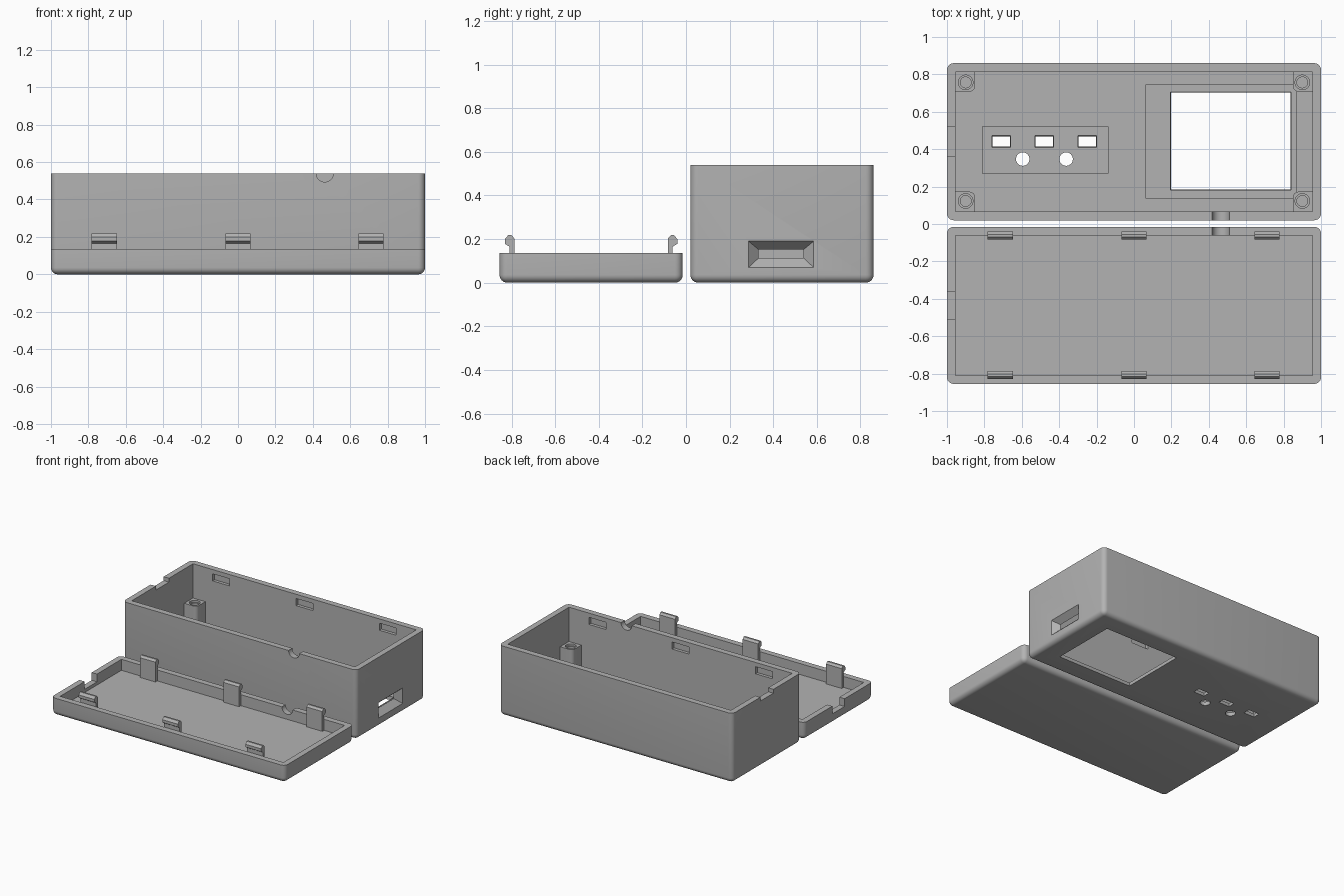
import bpy, bmesh, math
from mathutils import Vector, Matrix

if "Cube" in bpy.data.objects:
    bpy.data.objects.remove(bpy.data.objects["Cube"])

grey = bpy.data.materials.new("plain grey")
grey.diffuse_color = (0.45, 0.45, 0.45, 1)
grey.use_nodes = True
grey.node_tree.nodes["Principled BSDF"].inputs["Base Color"].default_value = grey.diffuse_color


def finish(name, bm, mat=True):
    bmesh.ops.recalc_face_normals(bm, faces=bm.faces)
    me = bpy.data.meshes.new(name)
    bm.to_mesh(me)
    bm.free()
    ob = bpy.data.objects.new(name, me)
    bpy.context.collection.objects.link(ob)
    me.materials.append(grey)
    return ob


def hull(name, points):
    bm = bmesh.new()
    for p in points:
        bm.verts.new(p)
    bmesh.ops.convex_hull(bm, input=bm.verts)
    bmesh.ops.dissolve_limit(bm, angle_limit=0.002, verts=bm.verts, edges=bm.edges)
    return finish(name, bm)


def block(x0, x1, y0, y1, z0, z1, flare=0.0, name="cutter"):
    """Box whose top may flare outwards."""
    return hull(name, [(x, y, z) for z, f in ((z0, 0), (z1, flare))
                       for x in (x0 - f, x1 + f) for y in (y0 - f, y1 + f)])


def cylinder(centre, r, depth, axis="Z", seg=32):
    bm = bmesh.new()
    rot = Matrix.Rotation(math.pi / 2, 4, "X") if axis == "Y" else Matrix()
    bmesh.ops.create_cone(bm, cap_ends=True, segments=seg, radius1=r, radius2=r,
                          depth=depth, matrix=Matrix.Translation(centre) @ rot)
    return finish("cutter", bm)


def cut(ob, cutters):
    for c in cutters:
        c.hide_render = True
        m = ob.modifiers.new("cut", "BOOLEAN")
        m.operation, m.solver, m.object = "DIFFERENCE", "EXACT", c
        bpy.context.view_layer.objects.active = ob
        bpy.ops.object.modifier_apply(modifier=m.name)
        bpy.data.objects.remove(c)


def smooth(ob):
    bpy.ops.object.select_all(action="DESELECT")
    ob.select_set(True)
    bpy.context.view_layer.objects.active = ob
    bpy.ops.object.shade_smooth_by_angle(angle=math.radians(30))


def tray(name, y0, y1, h):
    """Block with rounded upright and bottom edges, hollowed from above."""
    bm = bmesh.new()
    bmesh.ops.create_cube(bm, size=1)
    for v in bm.verts:
        v.co = Vector((v.co.x * 2, (y0 + y1) / 2 + v.co.y * (y1 - y0), (v.co.z + 0.5) * h))
    edges = [e for e in bm.edges if min(v.co.z for v in e.verts) < 0.01]
    bmesh.ops.bevel(bm, geom=edges, offset=0.036, segments=6, profile=0.5, affect="EDGES")
    ob = finish(name, bm)
    cut(ob, [block(-0.955, 0.955, y0 + WALL, y1 - WALL, 0.05, h + 0.2)])
    return ob


WALL = 0.046
BOX_Y, LID_Y = (0.02, 0.86), (-0.855, -0.015)
BOX_H, LID_H = 0.54, 0.135
CLIPS = (-0.715, 0.0, 0.712)

# Case body
case = tray("case_body", *BOX_Y, BOX_H)
cutters = [
    block(0.065, 0.87, 0.135, 0.745, 0.022, 0.049),       # display recess
    block(-0.81, -0.14, 0.27, 0.52, 0.022, 0.049),        # button recess
    block(0.20, 0.835, 0.187, 0.70, -0.02, 0.06, 0.008),  # display window
]
cutters[0].scale.z = cutters[1].scale.z = 1.3
for x in (-0.71, -0.48, -0.25):                           # switch slots
    cutters.append(block(x - 0.043, x + 0.043, 0.417, 0.465, -0.02, 0.06, 0.012))
for x in (-0.595, -0.363):                                # button holes
    cutters.append(cylinder((x, 0.347, 0.02), 0.036, 0.1))
for x in CLIPS:                                           # clip pockets inside walls
    for y in (BOX_Y[0] + WALL, BOX_Y[1] - WALL):
        cutters.append(block(x - 0.072, x + 0.072, y - 0.024, y + 0.024, 0.452, 0.507))
# Tapered socket in the right wall
cutters.append(hull("cutter", [(1.0, y, z) for y in (0.287, 0.585) for z in (0.07, 0.19)]
                    + [(1.05, y, z) for y in (0.287, 0.585) for z in (0.07, 0.19)]
                    + [(0.953, y, z) for y in (0.335, 0.537) for z in (0.115, 0.15)]))
cutters.append(block(0.93, 0.96, 0.335, 0.537, 0.115, 0.15))
cutters.append(block(-1.1, -0.9, 0.36, 0.52, BOX_H - 0.03, 0.6))   # left notch
cutters.append(cylinder((0.464, 0.03, BOX_H), 0.046, 0.16, "Y"))   # cable notch
cut(case, cutters)
smooth(case)

# Screw posts in the four corners
cy = sum(BOX_Y) / 2
for sx in (-1, 1):
    for sy in (-1, 1):
        px, py, r = sx * 0.90, cy + sy * 0.317, 0.05
        pts = []
        for z in (0.015, 0.275):
            pts += [(px + sx * 0.06, py + sy * 0.063, z), (px + sx * 0.06, py - sy * r, z),
                    (px - sx * r, py + sy * 0.063, z)]
            for i in range(7):
                a = math.pi / 2 * i / 6
                pts.append((px - sx * (0.02 + 0.03 * math.cos(a)),
                            py - sy * (0.02 + 0.03 * math.sin(a)), z))
        post = hull("screw_post", pts)
        cut(post, [cylinder((px, py, 0.275), 0.039, 0.03), cylinder((px, py, 0.2), 0.029, 0.26)])
        smooth(post)

# Lid
lid = tray("lid", *LID_Y, LID_H)
cut(lid, [block(-1.1, -0.9, -0.51, -0.36, LID_H - 0.06, 0.2),
          cylinder((0.464, -0.03, LID_H), 0.046, 0.16, "Y")])
smooth(lid)

# Snap clips: upright stem with an outward hook
ly = sum(LID_Y) / 2
HOOK = ((0.374, 0.165), (0.395, 0.178), (0.395, 0.20), (0.38, 0.218), (0.366, 0.218), (0.352, 0.203))
for x in CLIPS:
    for s in (-1, 1):
        xs = (x - 0.067, x + 0.067)
        stem = block(*xs, *sorted((ly + s * 0.352, ly + s * 0.374)), 0.045, 0.19, name="clip_stem")
        hook = hull("clip_hook", [(px, ly + s * d, z) for px in xs
                                  for d, z in HOOK + ((0.352, 0.165),)])
